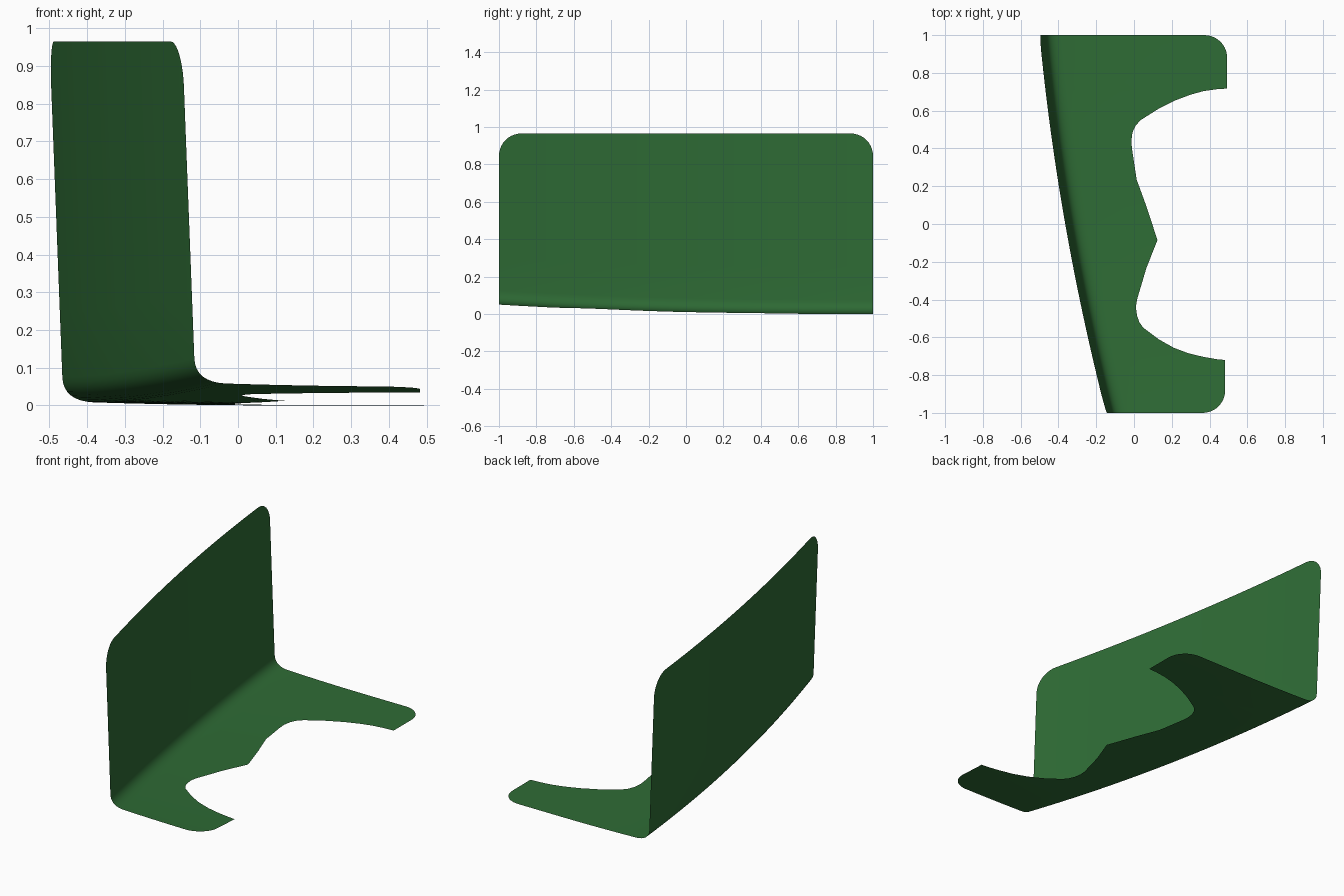
import bpy, math

if "Cube" in bpy.data.objects:
    bpy.data.objects.remove(bpy.data.objects["Cube"])

green = bpy.data.materials.new("dark green")
green.diffuse_color = (0.028, 0.15, 0.036, 1)
green.use_nodes = True
green.node_tree.nodes["Principled BSDF"].inputs["Base Color"].default_value = green.diffuse_color

R, TOP = 0.12, 0.965          # corner radius, wall height

# Free edge of the floor plate: (y, x) from back to front, between the rounded corners
EDGE = [(0.88, 0.493), (0.717, 0.493), (0.714, 0.44), (0.704, 0.37), (0.685, 0.30),
        (0.655, 0.22), (0.61, 0.13), (0.55, 0.035), (0.52, 0.008), (0.485, -0.008),
        (0.44, -0.014), (0.40, -0.011), (0.235, 0.014), (0.09, 0.067), (-0.085, 0.124),
        (-0.235, 0.065), (-0.40, 0.016), (-0.44, 0.01), (-0.485, 0.016), (-0.52, 0.028),
        (-0.55, 0.05), (-0.61, 0.13), (-0.655, 0.21), (-0.685, 0.29), (-0.704, 0.37),
        (-0.716, 0.44), (-0.72, 0.483), (-0.88, 0.483)]


def corner(y):
    """How far a rounded corner cuts in at this y."""
    d = max(0.0, abs(y) - (1 - R))
    return R - math.sqrt(max(0.0, R * R - d * d))


def edge_x(y):
    if y >= EDGE[0][0]:
        return EDGE[0][1] - corner(y)
    if y <= EDGE[-1][0]:
        return EDGE[-1][1] - corner(y)
    for (y0, x0), (y1, x1) in zip(EDGE, EDGE[1:]):
        if y0 >= y >= y1:
            return x0 + (x1 - x0) * (y0 - y) / (y0 - y1)


def section(y):
    """Cross-section at y: leaning wall, bend, floor plate."""
    xt = -0.324 - 0.176 * y - 0.04 * (1 - y * y)
    z0 = 0.05 * ((1 - y) / 2) ** 2.4
    wall_x = lambda z: xt + 0.037 * (1 - min(1, z / TOP))
    top, bend = TOP - corner(y), z0 + 0.075
    pts = [(wall_x(top + (bend - top) * i / 5), top + (bend - top) * i / 5) for i in range(6)]
    p0, p1 = pts[-1], (wall_x(z0), z0 + 0.012)
    p2 = (p1[0] + 0.08, z0 + 0.008)
    for i in range(1, 9):
        t = i / 8
        pts.append(tuple((1 - t) ** 2 * a + 2 * t * (1 - t) * b + t * t * c
                         for a, b, c in zip(p0, p1, p2)))
    xe = edge_x(y)
    for i in range(1, 9):
        x = p2[0] + (xe - p2[0]) * i / 8
        fall = max(0.0, 1 - (x - p2[0]) / 0.5)
        pts.append((x, z0 + 0.008 * fall ** 2))
    return [(x, y, z) for x, z in pts]


# Rows along y: regular steps, edge corners, and the rounded ends
ys = {round(-1 + i * 0.05, 4) for i in range(41)} | {p[0] for p in EDGE}
for i in range(11):
    d = round(1 - R + R * math.sin(math.pi / 2 * i / 10), 4)
    ys |= {d, -d}
rows = [section(y) for y in sorted(ys)]
n = len(rows[0])
verts = [p for row in rows for p in row]
faces = [(r * n + c, r * n + c + 1, (r + 1) * n + c + 1, (r + 1) * n + c)
         for r in range(len(rows) - 1) for c in range(n - 1)]

# One bent sheet: wall and floor plate
mesh = bpy.data.meshes.new("bent_panel")
mesh.from_pydata(verts, [], faces)
mesh.materials.append(green)
mesh.update()
panel = bpy.data.objects.new("bent_panel", mesh)
bpy.context.collection.objects.link(panel)
bpy.context.view_layer.objects.active = panel
panel.select_set(True)
bpy.ops.object.shade_smooth_by_angle(angle=math.radians(40))
